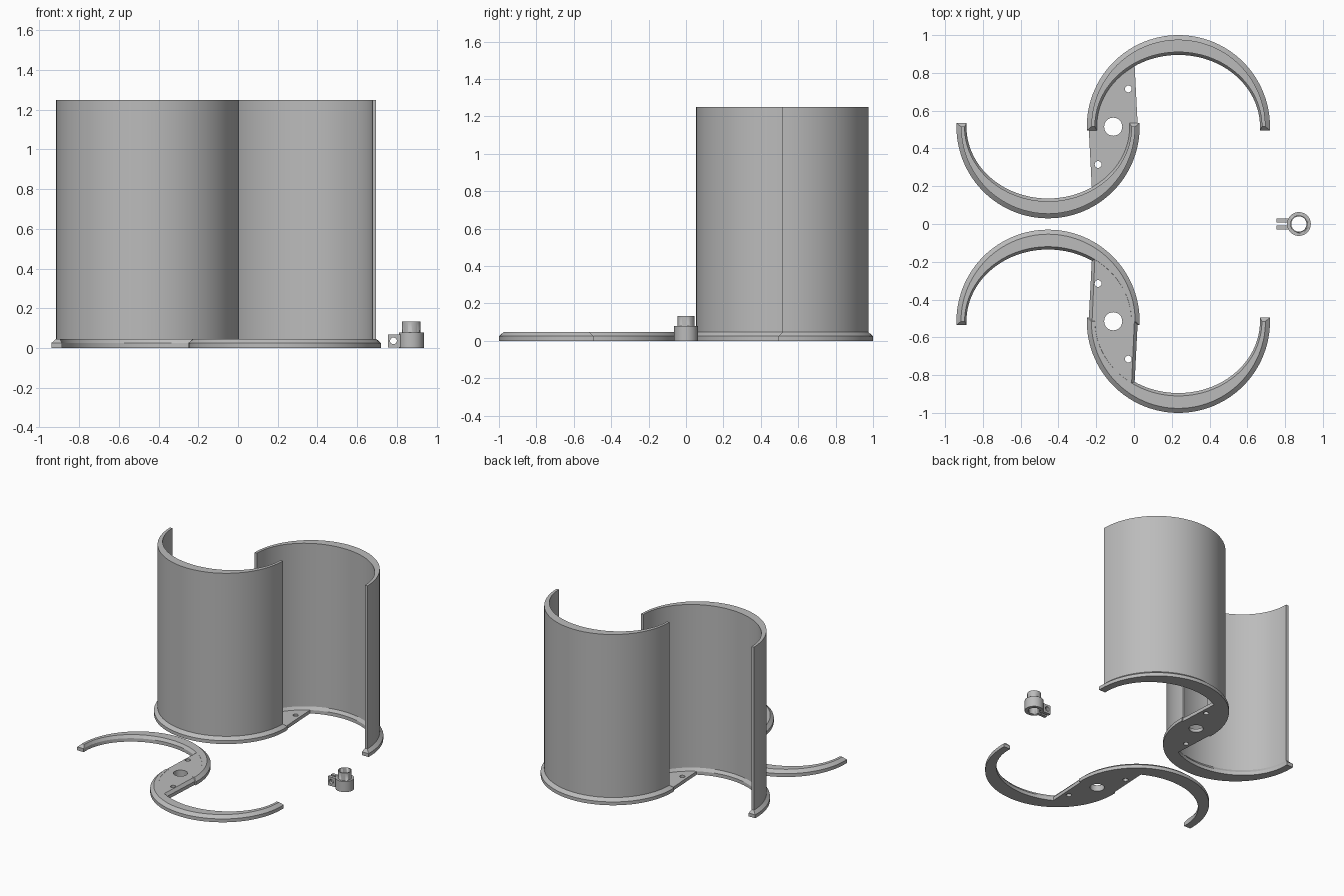
import bpy, bmesh, math
from mathutils import Matrix, Vector

if "Cube" in bpy.data.objects:
    bpy.data.objects.remove(bpy.data.objects["Cube"])

grey = bpy.data.materials.new("plain grey")
grey.diffuse_color = (0.5, 0.5, 0.5, 1)
grey.use_nodes = True
grey.node_tree.nodes["Principled BSDF"].inputs["Base Color"].default_value = grey.diffuse_color
HUB = (-0.11, 0.515)      # rotor axis
LOBE = 0.345              # lobe centre distance from the axis
BASE = (0.485, 0.432, 0.38, 0.02)   # outer radius, inner radii, end overrun
TOP = (0.461, 0.442, 0.395, 0.0)
Z1, Z2, H = 0.025, 0.046, 1.25


def finish(bm, name, smooth=True):
    bmesh.ops.recalc_face_normals(bm, faces=bm.faces[:])
    me = bpy.data.meshes.new(name)
    bm.to_mesh(me)
    bm.free()
    me.materials.append(grey)
    ob = bpy.data.objects.new(name, me)
    bpy.context.collection.objects.link(ob)
    bpy.context.view_layer.objects.active = ob
    bpy.ops.object.select_all(action='DESELECT')
    ob.select_set(True)
    if smooth:
        bpy.ops.object.shade_smooth_by_angle(angle=math.radians(25))
    return ob


def crescent(ro, rx, ry, ext, n=56):
    """Outer arc and inner elliptical arc of one lobe."""
    a, b = math.asin(ext / ro), math.asin(ext / ry)
    outer, inner = [], []
    for i in range(n + 1):
        t = -a + (math.pi + 2 * a) * i / n
        u = -b + (math.pi + 2 * b) * i / n
        outer.append((ro * math.cos(t), ro * math.sin(t)))
        inner.append((rx * math.cos(u), ry * math.sin(u)))
    return outer + inner[::-1]


def loft(bm, levels, matrix, strip=False):
    """Stack matching outlines into a closed solid."""
    rings = [[bm.verts.new(matrix @ Vector((x, y, z))) for x, y in pts]
             for z, pts in levels]
    m = len(rings[0])
    for r0, r1 in zip(rings, rings[1:]):
        for i in range(m):
            j = (i + 1) % m
            bm.faces.new((r0[i], r0[j], r1[j], r1[i]))
    for r in (rings[0], rings[-1]):
        if strip:
            for i in range(m // 2 - 1):
                bm.faces.new((r[i], r[i + 1], r[m - 2 - i], r[m - 1 - i]))
        else:
            bm.faces.new(r)


def cylinder(name, r, z0, z1, x, y, seg=48):
    bm = bmesh.new()
    pts = [(r * math.cos(2 * math.pi * i / seg), r * math.sin(2 * math.pi * i / seg))
           for i in range(seg)]
    loft(bm, [(z0, pts), (z1, pts)], Matrix.Translation((x, y, 0)))
    return finish(bm, name)


def box(name, x0, x1, y0, y1, z0, z1):
    bm = bmesh.new()
    pts = [(x0, y0), (x1, y0), (x1, y1), (x0, y1)]
    loft(bm, [(z0, pts), (z1, pts)], Matrix.Identity(4))
    return finish(bm, name, False)


def boolean(ob, other, op='DIFFERENCE'):
    mod = ob.modifiers.new("cut", 'BOOLEAN')
    mod.operation, mod.object, mod.solver = op, other, 'EXACT'
    bpy.context.view_layer.objects.active = ob
    bpy.ops.object.modifier_apply(modifier=mod.name)
    bpy.data.objects.remove(other)


def lobe_matrix(side, half):
    """side mirrors front to back, half turns the lobe about the axis."""
    return (Matrix.Scale(side, 4, (0, 1, 0)) @ Matrix.Translation((*HUB, 0))
            @ Matrix.Rotation(math.pi * half, 4, 'Z') @ Matrix.Translation((LOBE, 0, 0)))


def end_plate(prefix, side, web_levels):
    # chamfered crescent rims
    for half in (0, 1):
        bm = bmesh.new()
        base, top = crescent(*BASE), crescent(*TOP)
        loft(bm, [(0, base), (Z1, base), (Z2, top)], lobe_matrix(side, half), True)
        finish(bm, f"{prefix}_rim_{half + 1}")
    # central web with shaft hole and two bolt holes
    half_web = [(0.13, 0), (0.113, 0.33), (-0.035, 0.24), (-0.112, 0.07)]
    web = half_web + [(-x, -y) for x, y in half_web]
    small = [(x * 0.86, y) for x, y in web]
    outlines = {"wide": web, "narrow": small}
    bm = bmesh.new()
    loft(bm, [(z, outlines[k]) for z, k in web_levels],
         Matrix.Scale(side, 4, (0, 1, 0)) @ Matrix.Translation((*HUB, 0)))
    ob = finish(bm, f"{prefix}_web", False)
    for dx, dy, r in ((0, 0, 0.048), (0.08, 0.2, 0.018), (-0.08, -0.2, 0.018)):
        boolean(ob, cylinder("hole_cutter", r, -0.1, 0.2,
                             HUB[0] + dx, side * (HUB[1] + dy), 32))


end_plate("rotor_base", 1, [(0, "wide"), (Z1, "wide")])
end_plate("loose_plate", -1, [(0, "wide"), (Z1, "wide"), (Z2 - 0.001, "narrow")])

# tall curved blades
for half in (0, 1):
    bm = bmesh.new()
    prof = crescent(*TOP)
    loft(bm, [(Z2 - 0.002, prof), (H, prof)], lobe_matrix(1, half), True)
    finish(bm, f"blade_{half + 1}")

# split shaft clamp with collar and ears
CX = 0.873
clamp = cylinder("shaft_clamp", 0.063, 0, 0.078, CX, 0)
boolean(clamp, cylinder("collar", 0.046, 0.04, 0.133, CX, 0), 'UNION')
boolean(clamp, box("ears", 0.755, 0.84, -0.03, 0.03, 0.003, 0.068), 'UNION')
boolean(clamp, cylinder("bore_cutter", 0.04, -0.1, 0.3, CX, 0))
boolean(clamp, box("slot_cutter", 0.7, 0.85, -0.007, 0.007, -0.1, 0.074))
bolt = cylinder("bolt_cutter", 0.017, -0.1, 0.1, 0, 0, 24)
bolt.data.transform(Matrix.Translation((0.783, 0, 0.036)) @ Matrix.Rotation(math.pi / 2, 4, 'X'))
boolean(clamp, bolt)
